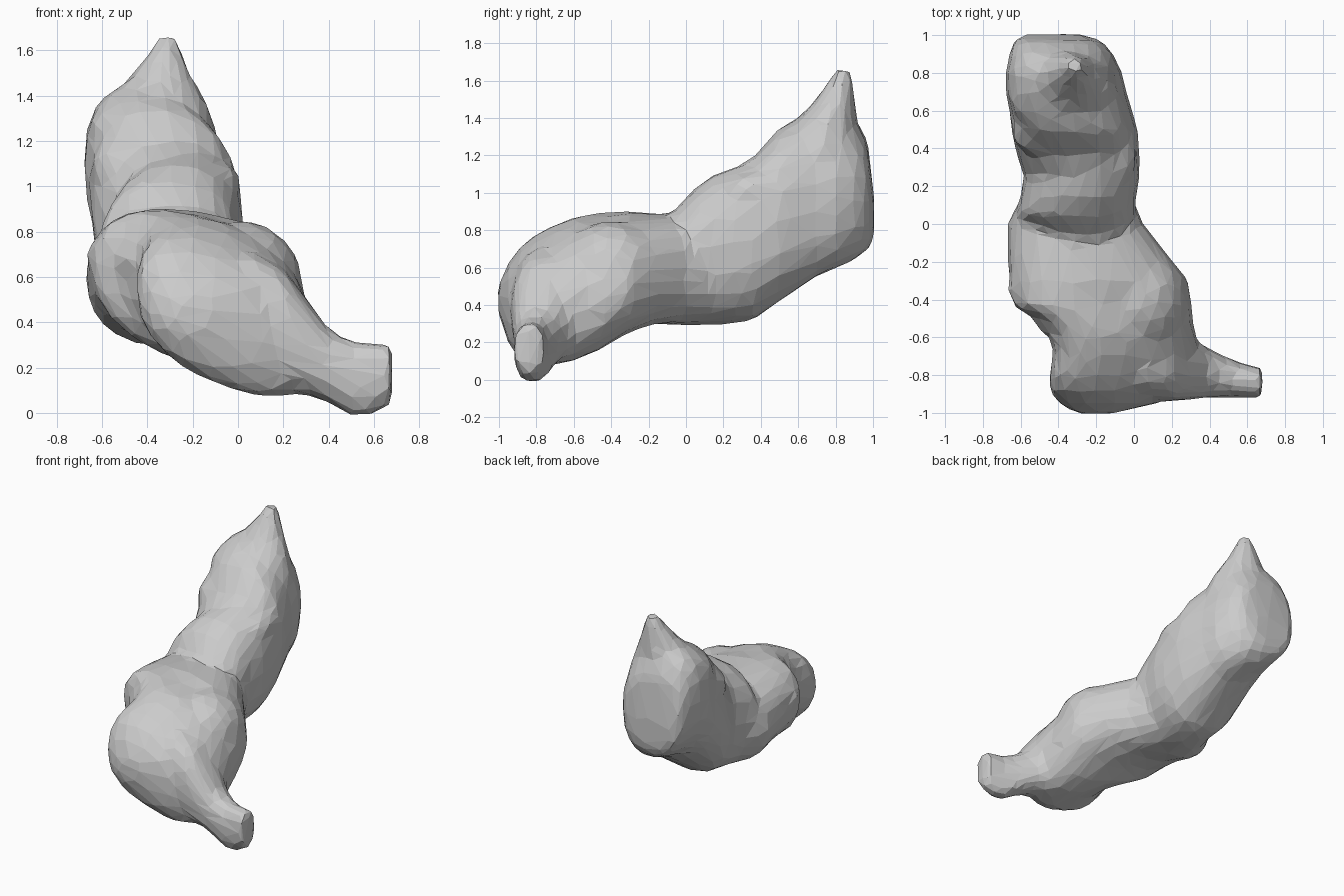
import bpy, bmesh, math
from mathutils import Matrix

if "Cube" in bpy.data.objects:
    bpy.data.objects.remove(bpy.data.objects["Cube"])

SIDES = 20
bm = bmesh.new()


def power(v, e):
    return math.copysign(abs(v) ** e, v)


def skin(loops):
    n = len(loops[0])
    for l0, l1 in zip(loops, loops[1:]):
        for i in range(n):
            j = (i + 1) % n
            bm.faces.new((l0[i], l0[j], l1[j], l1[i]))
    bm.faces.new(loops[0])
    bm.faces.new(loops[-1])


def loft(rings, along_x=False, e=0.86):
    """Rings: position, side min, side max, z min, z max, shear; skinned and capped."""
    loops = []
    for p, a, b, z0, z1, k in rings:
        c, r, cz, h = (a + b) / 2, (b - a) / 2, (z0 + z1) / 2, (z1 - z0) / 2
        rz = math.sqrt(max(h * h - (k * r) ** 2, 0.001))
        loop = []
        for i in range(SIDES):
            t = math.tau * i / SIDES
            s = r * power(math.cos(t), e)
            z = cz + rz * power(math.sin(t), e) + k * s
            loop.append(bm.verts.new((p, c + s, z) if along_x else (c + s, p, z)))
        loops.append(loop)
    skin(loops)


def lobe(center, size, turn=0):
    """Ellipsoid bump, turned about y."""
    m = (Matrix.Translation(center) @ Matrix.Rotation(math.radians(turn), 4, 'Y')
         @ Matrix.Diagonal((*size, 1)))
    bmesh.ops.create_uvsphere(bm, u_segments=14, v_segments=9, radius=1, matrix=m)


# Front half: bulging body leaning down to the right
loft([
    (-1.005, -.30, -.12, .36, .50, 0),
    (-.95, -.40, .12, .20, .62, -.25),
    (-.88, -.45, .27, .10, .71, -.35),
    (-.80, -.45, .34, .08, .77, -.40),
    (-.70, -.43, .35, .09, .82, -.40),
    (-.60, -.44, .33, .11, .86, -.38),
    (-.50, -.52, .31, .15, .88, -.30),
    (-.44, -.64, .31, .18, .89, -.24),
    (-.30, -.66, .29, .26, .90, -.14),
    (-.15, -.67, .17, .30, .89, -.07),
    (.00, -.67, .05, .29, .88, 0),
    (.10, -.62, .00, .30, .85, 0)])
# Shoulders of the front half: pointed left one, full right one
lobe((-.53, -.34, .72), (.15, .13, .10), -25)
lobe((-.38, -.47, .70), (.17, .14, .11), -25)
lobe((.06, -.40, .64), (.24, .26, .19), 38)

# Rear half: taller rounded body leaning up to the left
loft([
    (-.06, -.50, -.02, .34, .91, 0),
    (.05, -.63, .01, .29, 1.03, 0),
    (.15, -.60, .01, .29, 1.10, .05),
    (.25, -.58, .03, .30, 1.13, .08),
    (.36, -.62, .03, .32, 1.19, 0),
    (.50, -.65, .02, .42, 1.35, -.12),
    (.60, -.66, -.01, .49, 1.40, -.22),
    (.70, -.68, -.04, .56, 1.43, -.30),
    (.80, -.68, -.06, .60, 1.44, -.30),
    (.90, -.66, -.11, .64, 1.41, -.22),
    (.97, -.64, -.17, .69, 1.28, -.1),
    (1.005, -.59, -.28, .75, .98, 0)])
# Shoulders of the rear half: left bulge and right ridge
lobe((-.52, .51, 1.06), (.13, .15, .16), -10)
lobe((-.54, .70, 1.23), (.12, .18, .14), -20)
lobe((-.10, .38, .98), (.11, .20, .13), 30)

# Limb stub at the front right, cut flat at its end
loft([
    (.05, -.93, -.55, .10, .72, 0),
    (.20, -.94, -.55, .08, .64, 0),
    (.30, -.93, -.60, .08, .51, 0),
    (.40, -.92, -.66, .045, .37, 0),
    (.50, -.92, -.71, -.015, .32, 0),
    (.58, -.92, -.74, -.015, .31, 0),
    (.68, -.92, -.76, .04, .31, 0)], along_x=True)

# Peak on top of the rear half: rings stacked in z
skin([[bm.verts.new((x + rx * math.cos(math.tau * i / 12), y + ry * math.sin(math.tau * i / 12), z))
       for i in range(12)]
      for x, y, z, rx, ry in [
          (-.36, .72, 1.20, .28, .24), (-.37, .74, 1.36, .24, .18), (-.34, .79, 1.48, .14, .115),
          (-.32, .825, 1.59, .075, .07), (-.31, .84, 1.675, .035, .03)]])

bmesh.ops.recalc_face_normals(bm, faces=bm.faces[:])
mesh = bpy.data.meshes.new("creature_body")
bm.to_mesh(mesh)
bm.free()
body = bpy.data.objects.new("creature_body", mesh)
bpy.context.collection.objects.link(body)

# Fuse the parts into one skin, soften the joins, then facet it
fuse = body.modifiers.new("fuse", 'REMESH')
fuse.mode = 'VOXEL'
fuse.voxel_size = 0.035
soften = body.modifiers.new("soften", 'SMOOTH')
soften.factor = 0.5
soften.iterations = 3
facet = body.modifiers.new("facet", 'DECIMATE')
facet.ratio = 0.1
